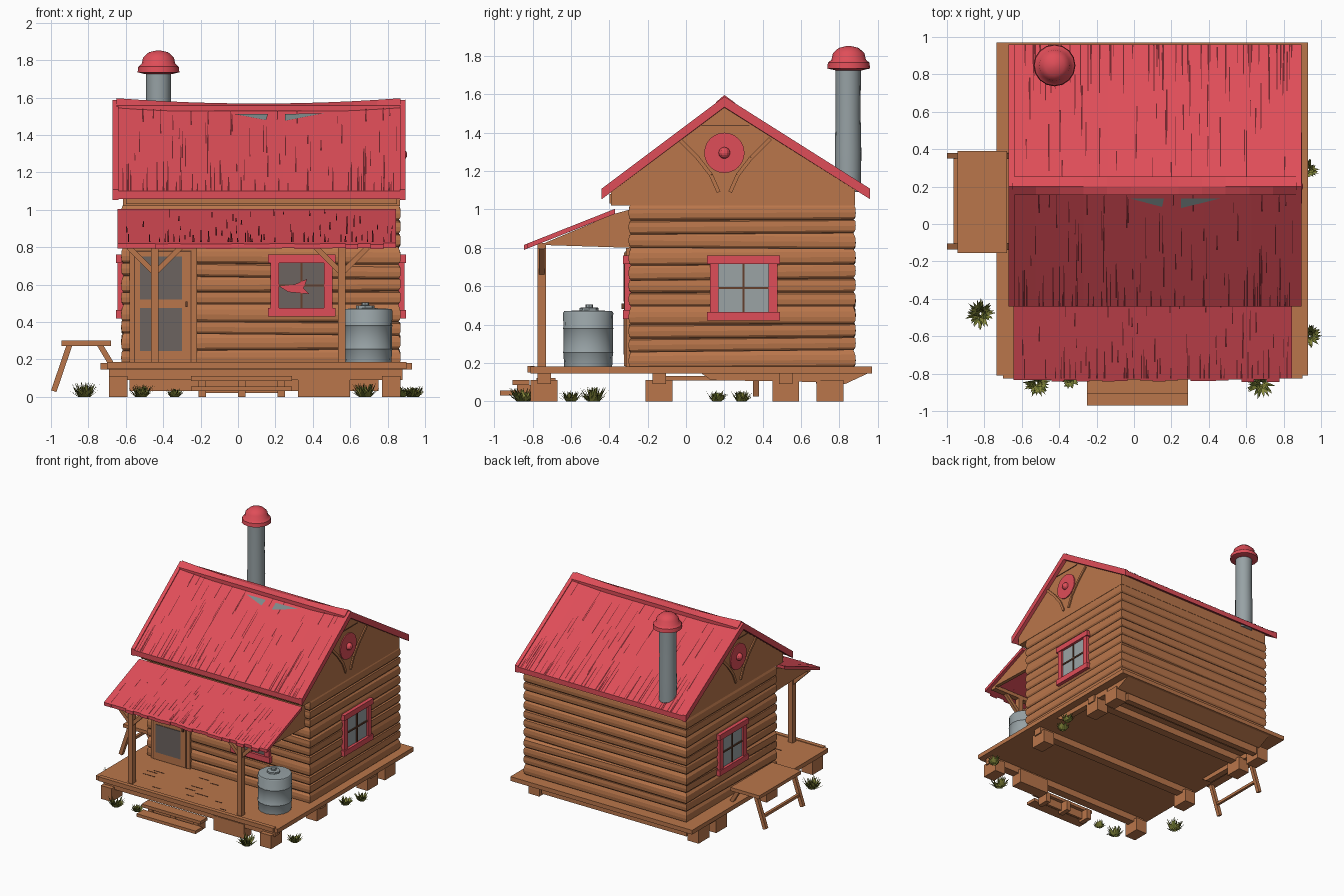
import bpy, bmesh, math, random
from mathutils import Vector

random.seed(4)
cube = bpy.data.objects.get("Cube")
if cube:
    bpy.data.objects.remove(cube, do_unlink=True)


def material(name, r, g, b):
    m = bpy.data.materials.new(name)
    m.use_nodes = True
    m.diffuse_color = (r, g, b, 1)
    m.node_tree.nodes["Principled BSDF"].inputs["Base Color"].default_value = (r, g, b, 1)
    return m


RED = material("red_paint", 0.74, 0.075, 0.098)
DARK_RED = material("dark_red_crack", 0.16, 0.018, 0.024)
WOOD = material("brown_wood", 0.49, 0.182, 0.07)
DARK_WOOD = material("dark_wood_gap", 0.13, 0.05, 0.025)
METAL = material("grey_metal", 0.31, 0.36, 0.375)
HOLE_GREY = material("roof_hole_grey", 0.2, 0.25, 0.25)
DARK_GLASS = material("dark_glass", 0.15, 0.125, 0.115)
PALE_GLASS = material("pale_glass", 0.33, 0.37, 0.375)
GREEN = material("grass_green", 0.24, 0.25, 0.045)
DARK_GREEN = material("dark_grass_green", 0.1, 0.125, 0.02)


def finish(name, bm, *mats, smooth=False):
    bmesh.ops.recalc_face_normals(bm, faces=bm.faces)
    mesh = bpy.data.meshes.new(name)
    bm.to_mesh(mesh)
    bm.free()
    for m in mats:
        mesh.materials.append(m)
    obj = bpy.data.objects.new(name, mesh)
    bpy.context.collection.objects.link(obj)
    if smooth:
        bpy.ops.object.select_all(action='DESELECT')
        obj.select_set(True)
        bpy.context.view_layer.objects.active = obj
        bpy.ops.object.shade_smooth_by_angle(angle=math.radians(40))
    return obj


def loft(name, rings, *mats, band=lambda i: 0, smooth=False):
    """Skin a list of equal closed rings and cap both ends."""
    bm = bmesh.new()
    rows = [[bm.verts.new(p) for p in ring] for ring in rings]
    n = len(rows[0])
    for i in range(len(rows) - 1):
        for k in range(n):
            j = (k + 1) % n
            f = bm.faces.new((rows[i][k], rows[i][j], rows[i + 1][j], rows[i + 1][k]))
            f.material_index = band(i)
    bm.faces.new(rows[0])
    bm.faces.new(rows[-1])
    return finish(name, bm, *mats, smooth=smooth)


def box(name, x0, x1, y0, y1, z0, z1, mat):
    ring = lambda z: [(x0, y0, z), (x1, y0, z), (x1, y1, z), (x0, y1, z)]
    return loft(name, [ring(z0), ring(z1)], mat)


def bar(name, p, q, width, mat):
    p, q = Vector(p), Vector(q)
    turn = (q - p).to_track_quat('Z', 'Y')
    h = width / 2
    square = [turn @ Vector(c) for c in ((-h, -h, 0), (h, -h, 0), (h, h, 0), (-h, h, 0))]
    return loft(name, [[p + c for c in square], [q + c for c in square]], mat)


def lathe(name, x, y, profile, mat, sides=16):
    angles = [math.tau * k / sides for k in range(sides)]
    rings = [[(x + r * math.cos(a), y + r * math.sin(a), z) for a in angles] for r, z in profile]
    return loft(name, rings, mat, smooth=True)


def extrude_x(name, x0, x1, outline, mat):
    return loft(name, [[(x, y, z) for y, z in outline] for x in (x0, x1)], mat)


def sag(x):
    return -0.03 * (1 - ((x - 0.11) / 0.78) ** 2)


def slab(name, low, high, x0, x1, thick, mat, sagging=1, steps=12):
    """Sloping roof sheet whose upper edge sags in the middle."""
    rings = []
    for i in range(steps + 1):
        x = x0 + (x1 - x0) * i / steps
        (ya, za), (yb, zb) = low, high
        zb += sag(x) * sagging
        rings.append([(x, ya, za), (x, yb, zb), (x, yb, zb - thick), (x, ya, za - thick)])
    return loft(name, rings, mat)


def cracks(name, low, high, x0, x1, count, sagging):
    """Thin dark streaks running down a roof slope."""
    bm = bmesh.new()
    for i in range(count):
        x = random.uniform(x0, x1)
        t0 = random.choice([0, random.uniform(0, 0.85)])
        t1 = min(0.96, t0 + random.uniform(0.08, 0.36))
        w = random.uniform(0.002, 0.005)
        pts = []
        for dx, t in ((-w, t0), (w, t0), (w / 2, t1), (-w / 2, t1)):
            z = low[1] + (high[1] - low[1] + sag(x) * sagging) * t + 0.004
            pts.append(bm.verts.new((x + dx, low[0] + (high[0] - low[0]) * t, z)))
        bm.faces.new(pts)
    finish(name, bm, DARK_RED)


def wall_panel(name, side, u0, u1, z0, z1, depth, mat, back=-0.02):
    """Box standing out from the front, left or right wall."""
    if side == "front":
        return box(name, u0, u1, -0.3 - depth, -0.3 - back, z0, z1, mat)
    s, wall = (1, 0.87) if side == "left" else (-1, -0.625)
    return box(name, wall + s * back, wall + s * depth, u0, u1, z0, z1, mat)


def window(side, u0, u1, z0, z1, glass):
    name = side + "_window_"
    mid, midz, t = (u0 + u1) / 2, (z0 + z1) / 2, 0.045
    wall_panel(name + "glass", side, u0 + t, u1 - t, z0 + t, z1 - t, 0.006, glass)
    for label, a in (("jamb_a", u0 + 0.014), ("jamb_b", u1 - 0.014 - t)):
        wall_panel(name + label, side, a, a + t, z0, z1, 0.02, RED)
    for label, a in (("sill", z0), ("lintel", z1 - t)):
        wall_panel(name + label, side, u0, u1, a, a + t, 0.028, RED)
    wall_panel(name + "upright", side, mid - 0.006, mid + 0.006, z0 + t, z1 - t, 0.013, DARK_WOOD)
    wall_panel(name + "crossbar", side, u0 + t, u1 - t, midz - 0.006, midz + 0.006, 0.013, DARK_WOOD)


# Log walls: gently bulging courses with thin uneven seams
def wall_ring(inset, z, tilt):
    x0, x1, y0, y1 = -0.625 + inset, 0.87 - inset, -0.3 + inset, 0.885 - inset
    return [(x, y, z + d) for (x, y), d in zip(((x0, y0), (x1, y0), (x1, y1), (x0, y1)), tilt)]


courses, rings = 11, []
for i in range(courses):
    base, top = 0.18 + 0.84 * i / courses, 0.18 + 0.84 * (i + 1) / courses
    tilt = [random.uniform(-0.012, 0.012) for k in range(4)]
    for inset, z in ((0.012, base), (0.012, base + 0.003), (0.003, base + 0.014), (0, (base + top) / 2), (0.003, top - 0.011)):
        rings.append(wall_ring(inset, z, tilt))
rings.append(wall_ring(0.012, 1.03, [0] * 4))
loft("log_walls", rings, WOOD, DARK_WOOD, band=lambda i: 1 if i % 5 == 0 else 0)

# Gable storey
extrude_x("gable_storey", -0.615, 0.865, [(-0.39, 1.02), (0.88, 1.02), (0.88, 1.115), (0.2, 1.535), (-0.39, 1.105)], WOOD)
box("front_upper_board", -0.6, 0.85, -0.4, -0.38, 1.03, 1.08, WOOD)
for side, x, s in (("left", 0.865, 1), ("right", -0.615, -1)):
    disc = [(0.2 + 0.105 * math.cos(math.tau * k / 24), 1.295 + 0.105 * math.sin(math.tau * k / 24)) for k in range(24)]
    extrude_x(side + "_gable_disc", x, x + s * 0.008, disc, RED)
    bpy.ops.mesh.primitive_uv_sphere_add(segments=12, ring_count=8, radius=0.03, location=(x + s * 0.01, 0.2, 1.295))
    knob = bpy.context.object
    knob.name = side + "_gable_knob"
    knob.data.materials.append(RED)
    for m in (-1, 1):
        path = [(0.24, 1.37), (0.14, 1.27), (0.07, 1.18), (0.03, 1.09)]
        for a, b in zip(path, path[1:]):
            bar(side + "_gable_brace", (x, 0.2 + m * a[0], a[1]), (x, 0.2 + m * b[0], b[1]), 0.02, WOOD)
    box(side + "_gable_board_seam", x - 0.004, x + 0.004, 0.08, 0.33, 1.435, 1.441, DARK_WOOD)

# Main roof with verge trim, ridge cap, cracks and holes
ridge = (0.2, 1.58)
for label, eave in (("front", (-0.44, 1.1)), ("back", (0.96, 1.1))):
    slab(label + "_roof", eave, ridge, -0.655, 0.885, 0.042, RED)
    cracks(label + "_roof_cracks", eave, ridge, -0.62, 0.85, 95, 1)
    for x in (-0.67, 0.865):
        top = (ridge[0], ridge[1] + 0.008)
        slab(label + "_verge_trim", (eave[0], eave[1] + 0.008), top, x, x + 0.03, 0.055, RED, steps=2)
    slab(label + "_ridge_cap", (0.2 + (eave[0] - 0.2) * 0.07, 1.558), (0.2, 1.598), -0.65, 0.87, 0.03, RED)
bm = bmesh.new()
for tri in (((-0.02, 0.9), (0.16, 0.9), (0.15, 0.83)), ((0.25, 0.9), (0.46, 0.9), (0.25, 0.82))):
    bm.faces.new([bm.verts.new((x, -0.44 + 0.64 * t, 1.106 + (0.48 + sag(x)) * t)) for x, t in tri])
finish("roof_holes", bm, HOLE_GREY)

# Porch roof of ragged sheets
for i in range(22):
    x = -0.645 + 1.49 * i / 22
    r = random.uniform(0, 0.02)
    slab("porch_roof_sheet", (-0.845 + r, 0.815 + r * 0.4), (-0.37, 1.003), x, x + 1.49 / 22, 0.026, RED, 0, 1)
cracks("porch_roof_cracks", (-0.825, 0.825), (-0.37, 1.005), -0.62, 0.83, 75, 0)
for x in (-0.6, 0.79):
    extrude_x("porch_side_panel", x, x + 0.03, [(-0.76, 0.815), (-0.29, 0.8), (-0.29, 1.0), (-0.38, 0.975)], WOOD)
box("porch_beam", -0.6, 0.82, -0.775, -0.73, 0.795, 0.825, WOOD)
for x in (-0.445, 0.555):
    box("porch_post", x - 0.021, x + 0.021, -0.775, -0.73, 0.18, 0.8, WOOD)
    for s in (-1, 1):
        bar("post_brace", (x, -0.752, 0.66), (x + s * 0.14, -0.752, 0.8), 0.028, WOOD)

# Door
wall_panel("door_frame", "front", -0.58, -0.22, 0.18, 0.8, 0.012, WOOD)
wall_panel("door_gap", "front", -0.557, -0.248, 0.18, 0.782, 0.016, DARK_WOOD)
wall_panel("door", "front", -0.55, -0.255, 0.185, 0.775, 0.022, WOOD)
for z0, z1 in ((0.245, 0.475), (0.52, 0.75)):
    wall_panel("door_pane", "front", -0.525, -0.3, z0, z1, 0.027, DARK_GLASS)
wall_panel("door_handle", "front", -0.281, -0.27, 0.48, 0.51, 0.035, DARK_WOOD)

# Windows
window("front", 0.16, 0.52, 0.43, 0.76, DARK_GLASS)
window("left", 0.11, 0.49, 0.42, 0.76, PALE_GLASS)
window("right", 0.11, 0.49, 0.42, 0.76, PALE_GLASS)
bm = bmesh.new()
bm.faces.new([bm.verts.new((x, -0.316, z)) for x, z in ((0.22, 0.59), (0.3, 0.6), (0.37, 0.63), (0.35, 0.58), (0.38, 0.55), (0.27, 0.56))])
finish("front_window_shard", bm, RED)

# Deck with worn gaps, under-beams and footings
box("deck", -0.735, 0.93, -0.81, 0.97, 0.145, 0.18, WOOD)
box("deck_front_lip", -0.7, 0.9, -0.825, -0.79, 0.15, 0.185, WOOD)
for i in range(14):
    x, y = random.uniform(-0.65, 0.75), -0.76 + 0.03 * i
    box("deck_gap", x, x + random.uniform(0.05, 0.12), y, y + 0.006, 0.179, 0.182, DARK_WOOD)
for y in (-0.74, -0.14, 0.52):
    box("floor_beam", -0.69, 0.88, y - 0.035, y + 0.035, 0.09, 0.146, WOOD)
for y in (-0.74, -0.14, 0.52, 0.75):
    for x in (-0.64, 0.82):
        box("footing", x - 0.05, x + 0.05, y - 0.07, y + 0.07, 0, 0.11, WOOD)
extrude_x("back_sill_beam", -0.6, 0.86, [(0.66, 0.146), (0.95, 0.146), (0.83, 0.09), (0.68, 0.09)], WOOD)
box("back_skirt", -0.58, 0.75, 0.77, 0.82, 0.03, 0.1, WOOD)
for x in (-0.66, 0.84):
    extrude_x("side_sill_beam", x - 0.025, x + 0.025, [(0.08, 0.146), (0.7, 0.146), (0.7, 0.1), (0.13, 0.11)], WOOD)
box("front_footing", 0.32, 0.6, -0.78, -0.68, 0, 0.12, WOOD)

# Steps
for y, z in ((-0.97, 0.03), (-0.905, 0.085)):
    box("step_tread", -0.25, 0.29, y, y + 0.09, z, z + 0.025, WOOD)
box("step_riser", -0.2, 0.25, -0.865, -0.845, 0.02, 0.085, WOOD)
for x in (-0.19, 0.02, 0.23):
    box("step_support", x - 0.02, x + 0.02, -0.88, -0.78, 0, 0.085, WOOD)

# Bench
box("bench_seat", -0.945, -0.68, -0.155, 0.39, 0.272, 0.3, WOOD)
for y in (-0.12, 0.365):
    bar("bench_outer_leg", (-0.9, y, 0.28), (-0.985, y, 0.03), 0.03, WOOD)
    bar("bench_inner_leg", (-0.74, y, 0.28), (-0.68, y, 0.18), 0.03, WOOD)
bar("bench_crossbar", (-0.955, -0.12, 0.12), (-0.955, 0.365, 0.12), 0.022, WOOD)

# Chimney and water barrel
lathe("chimney_pipe", -0.425, 0.845, [(0.067, 1.09), (0.069, 1.3), (0.065, 1.5), (0.067, 1.75)], METAL)
lathe("chimney_cap", -0.425, 0.848, [(0.07, 1.725), (0.112, 1.735), (0.108, 1.765), (0.09, 1.78), (0.082, 1.815), (0.052, 1.842), (0.01, 1.852)], RED)
lathe("barrel", 0.695, -0.51, [(0.125, 0.18), (0.129, 0.25), (0.132, 0.255), (0.129, 0.26), (0.129, 0.375), (0.132, 0.38),
                              (0.129, 0.385), (0.131, 0.46), (0.125, 0.47), (0.02, 0.475)], METAL)
lathe("barrel_cap", 0.68, -0.505, [(0.05, 0.47), (0.05, 0.487), (0.02, 0.49), (0.02, 0.505)], METAL, 8)

# Grass tufts
tufts = ((-0.82, -0.48, 0.085), (-0.52, -0.85, 0.075), (-0.34, -0.83, 0.05), (0.68, -0.85, 0.08),
         (0.94, -0.6, 0.06), (0.93, 0.29, 0.06), (0.87, 0.16, 0.06))
for cx, cy, size in tufts:
    bm = bmesh.new()
    for i in range(90):
        a = random.uniform(0, math.tau)
        out, lift = size * random.uniform(0.15, 1), size * random.uniform(0.3, 0.95)
        d, side = Vector((math.cos(a), math.sin(a), 0)), Vector((-math.sin(a), math.cos(a), 0))
        root = Vector((cx, cy, 0)) + d * out * 0.4
        pts = (root - side * 0.012, root + side * 0.012, root + d * out * 0.7 + Vector((0, 0, lift)))
        f = bm.faces.new([bm.verts.new(p) for p in pts])
        f.material_index = 0 if i % 3 else 1
    finish("grass_tuft", bm, GREEN, DARK_GREEN)
